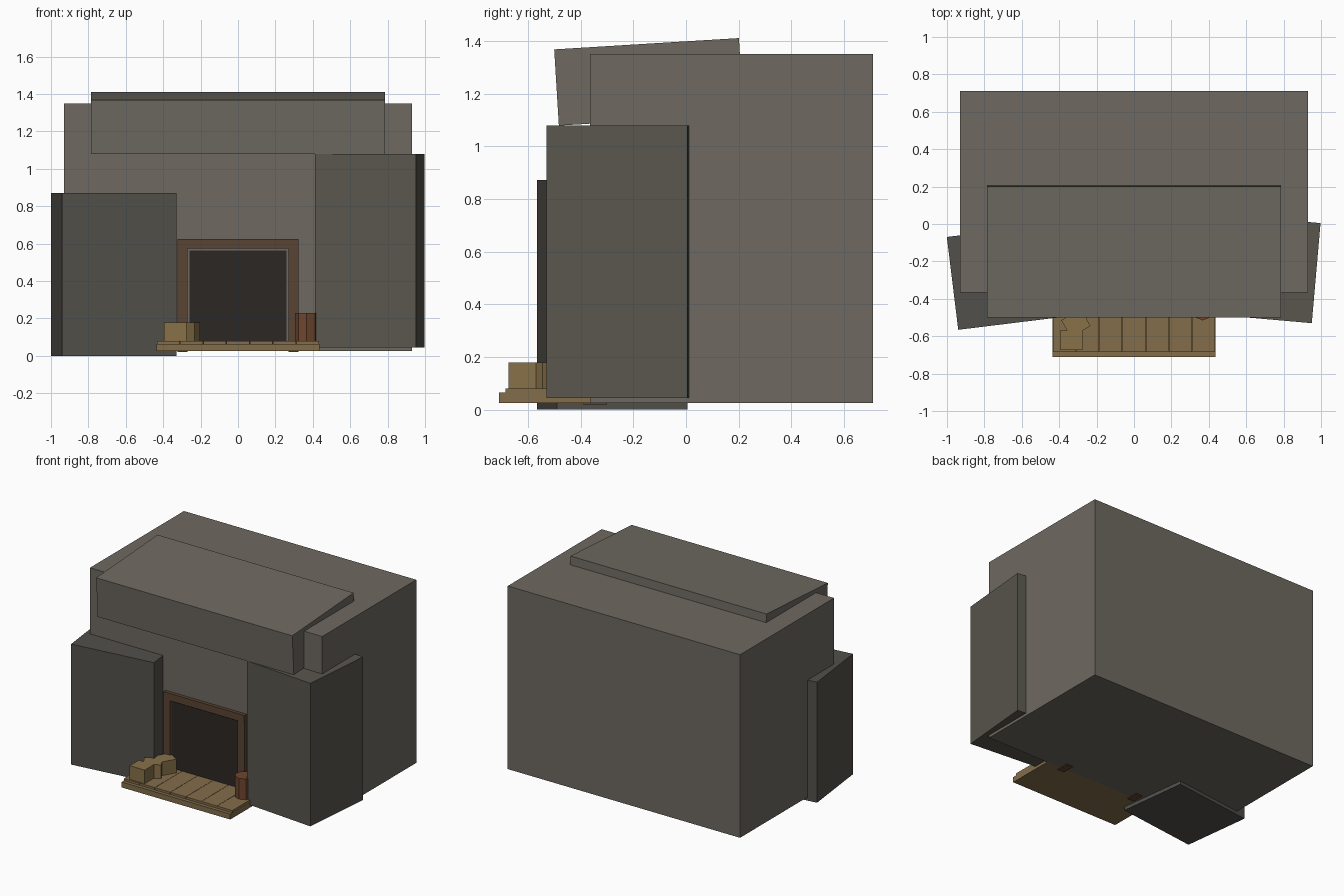
import bpy, bmesh
from math import radians
from mathutils import Matrix

if "Cube" in bpy.data.objects:
    bpy.data.objects.remove(bpy.data.objects["Cube"])


def material(name, r, g, b):
    m = bpy.data.materials.new(name)
    m.diffuse_color = [(c / 255) ** 2.2 for c in (r, g, b)] + [1]
    m.use_nodes = True
    m.node_tree.nodes["Principled BSDF"].inputs["Base Color"].default_value = m.diffuse_color
    return m


stone = material("stone", 110, 105, 97)
dark_stone = material("dark_stone", 83, 81, 76)
mid_stone = material("mid_stone", 89, 87, 78)
timber = material("timber", 90, 70, 53)
shadow = material("shadow", 47, 43, 41)
plank_wood = material("plank_wood", 130, 109, 77)
crate_wood = material("crate_wood", 134, 112, 74)
barrel_wood = material("barrel_wood", 110, 72, 50)


def finish(name, bm, loc, mat, rot=(0, 0, 0)):
    me = bpy.data.meshes.new(name)
    bm.to_mesh(me)
    bm.free()
    me.materials.append(mat)
    ob = bpy.data.objects.new(name, me)
    ob.location = loc
    ob.rotation_euler = [radians(a) for a in rot]
    bpy.context.collection.objects.link(ob)
    return ob


def box(name, center, size, mat, rot=(0, 0, 0)):
    bm = bmesh.new()
    bmesh.ops.create_cube(bm, size=1, matrix=Matrix.Diagonal((*size, 1)))
    return finish(name, bm, center, mat, rot)


def span(name, x, y, z, mat):
    # axis-aligned box from its (min, max) ranges
    r = (x, y, z)
    return box(name, [(a + b) / 2 for a, b in r], [b - a for a, b in r], mat)


# Rock mass, flanking boulders and tilted overhang
span("rock_mass", (-0.93, 0.93), (-0.365, 0.71), (0.025, 1.35), stone)
box("left_boulder", (-0.665, -0.28, 0.436), (0.615, 0.5, 0.872), dark_stone, (0, 0, 7))
box("right_boulder", (0.704, -0.239, 0.562), (0.542, 0.537, 1.035), mid_stone, (0, 0, -5))
box("overhang", (0, -0.141, 1.245), (1.57, 0.703, 0.29), stone, (3.5, 0, 0))

# Mine doorway: dark opening inside a timber frame
span("dark_opening", (-0.26, 0.26), (-0.372, -0.32), (0.03, 0.562), shadow)
for side, s in (("left", -1), ("right", 1)):
    box(f"{side}_post", (s * 0.297, -0.345, 0.297), (0.053, 0.09, 0.555), timber)
span("door_beam", (-0.323, 0.323), (-0.39, -0.30), (0.573, 0.626), timber)

# Porch: base slab with seven planks
span("porch_base", (-0.435, 0.435), (-0.71, -0.36), (0.025, 0.064), plank_wood)
pitch = 0.87 / 7
for i in range(7):
    box(f"porch_plank_{i + 1}", (-0.435 + pitch * (i + 0.5), -0.5225, 0.071),
        (pitch - 0.002, 0.325, 0.018), plank_wood)

# Row of crates, each turned a bit further
for i, (x, y) in enumerate(((-0.335, -0.622), (-0.311, -0.53), (-0.278, -0.44))):
    box(f"crate_{i + 1}", (x, y, 0.129), (0.12, 0.105, 0.1), crate_wood, (0, 0, 30 * i))

# Eight-sided barrel
bm = bmesh.new()
bmesh.ops.create_cone(bm, cap_ends=True, segments=8, radius1=0.0625, radius2=0.0625, depth=0.15)
finish("barrel", bm, (0.367, -0.453, 0.155), barrel_wood)
